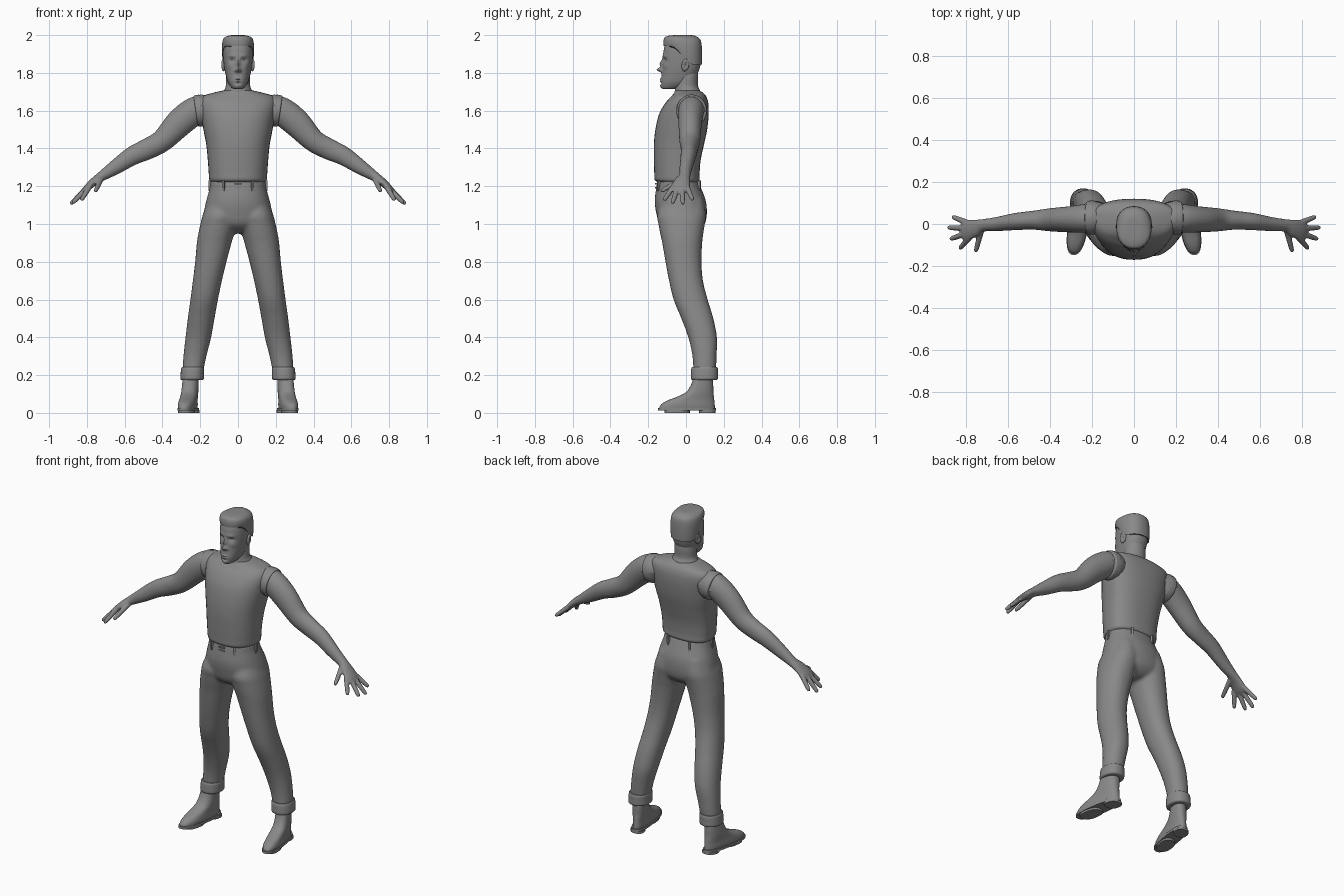
import bpy, bmesh, math
from mathutils import Vector, Matrix

cube = bpy.data.objects.get("Cube")
if cube:
    bpy.data.objects.remove(cube, do_unlink=True)

grey = bpy.data.materials.new("plain_grey")
grey.use_nodes = True
grey.diffuse_color = (0.25, 0.25, 0.25, 1)
grey.node_tree.nodes["Principled BSDF"].inputs["Base Color"].default_value = grey.diffuse_color


def spline(rows, steps):
    """Fill in smooth rows between the given ones."""
    out = []
    for i in range(len(rows) - 1):
        a, b, c, d = (rows[max(0, min(len(rows) - 1, i + k))] for k in (-1, 0, 1, 2))
        for s in range(steps):
            t = s / steps
            out.append([q + t * ((r - p) + t * ((2 * p - 5 * q + 4 * r - u) + t * (3 * (q - r) + u - p))) / 2
                        for p, q, r, u in zip(a, b, c, d)])
    return out + [list(rows[-1])]


def soft(value, power):
    return math.copysign(abs(value) ** power, value)


def section(row, angle, wide, power):
    """Point on a level outline: row is height, centre, half width, front, back."""
    z, x, half, front, back = row
    mid = front + (back - front) * wide
    c = soft(math.cos(angle), power)
    return Vector((x + half * soft(math.sin(angle), power),
                   mid + c * (back - mid if c > 0 else mid - front), z))


def loft(bm, rings):
    rings = [[bm.verts.new(p) for p in ring] for ring in rings]
    for low, high in zip(rings, rings[1:]):
        for i in range(len(low)):
            bm.faces.new((low[i - 1], low[i], high[i], high[i - 1]))
    bm.faces.new(rings[0])
    bm.faces.new(rings[-1])


def stack(bm, rows, wide=0.5, power=1.0, steps=5, sides=40):
    loft(bm, [[section(r, math.tau * i / sides, wide, power) for i in range(sides)]
              for r in spline(rows, steps)])


def limb(bm, rows, steps=5, sides=24):
    """Tube along a path; row is x, y, z, radius along y, radius across."""
    rows = spline(rows, steps)
    rings = []
    for i, r in enumerate(rows):
        ahead = Vector(rows[min(i + 1, len(rows) - 1)][:3]) - Vector(rows[max(i - 1, 0)][:3])
        across = ahead.cross(Vector((0, 1, 0))).normalized()
        along = across.cross(ahead.normalized())
        turns = [math.tau * k / sides for k in range(sides)]
        rings.append([Vector(r[:3]) + along * r[3] * math.cos(a) + across * r[4] * math.sin(a) for a in turns])
    loft(bm, rings)


def box(bm, place, size, turn=0.0):
    bmesh.ops.create_cube(bm, size=1, matrix=Matrix.Translation(place)
                          @ Matrix.Rotation(turn, 4, "Z") @ Matrix.Diagonal((*size, 1)))


def finish(name, bm, mirror=False, voxel=0, relax=4):
    bmesh.ops.recalc_face_normals(bm, faces=bm.faces)
    mesh = bpy.data.meshes.new(name)
    bm.to_mesh(mesh)
    bm.free()
    mesh.materials.append(grey)
    obj = bpy.data.objects.new(name, mesh)
    bpy.context.collection.objects.link(obj)
    bpy.ops.object.select_all(action="DESELECT")
    obj.select_set(True)
    bpy.context.view_layer.objects.active = obj
    bpy.ops.object.shade_smooth_by_angle(angle=math.radians(40))
    if voxel:
        mod = obj.modifiers.new("Blend", "REMESH")
        mod.mode, mod.voxel_size, mod.use_smooth_shade = "VOXEL", voxel, True
        mod = obj.modifiers.new("Relax", "SMOOTH")
        mod.factor, mod.iterations = 0.5, relax
    if mirror:
        obj.modifiers.new("Mirror", "MIRROR")
    return obj


# Sleeveless shirt
bm = bmesh.new()
stack(bm, [(1.222, 0, .142, -.15, .06), (1.235, 0, .152, -.166, .072), (1.27, 0, .155, -.168, .072),
           (1.34, 0, .16, -.17, .078), (1.42, 0, .168, -.17, .095), (1.5, 0, .183, -.162, .112),
           (1.58, 0, .197, -.143, .12), (1.64, 0, .205, -.11, .118), (1.675, 0, .19, -.078, .107),
           (1.695, 0, .13, -.062, .09), (1.707, 0, .078, -.055, .07)], wide=.62, power=.85)
finish("shirt", bm)

# Armhole bands
bm = bmesh.new()
limb(bm, [(.15, .03, 1.605, .07, .072), (.185, .03, 1.603, .078, .082), (.19, .03, 1.602, .081, .085),
          (.218, .03, 1.597, .08, .083), (.224, .03, 1.596, .072, .074)], sides=40)
finish("armhole_bands", bm, mirror=True)

# Arms with hands
bm = bmesh.new()
limb(bm, [(.17, .03, 1.61, .065, .07), (.23, .027, 1.597, .068, .075), (.31, .022, 1.535, .062, .074),
          (.4, .02, 1.442, .055, .06), (.48, .018, 1.397, .045, .056), (.56, .012, 1.36, .041, .05),
          (.65, 0, 1.3, .034, .039), (.72, -.007, 1.254, .03, .027), (.76, -.02, 1.226, .042, .022),
          (.8, -.03, 1.19, .05, .018), (.82, -.032, 1.172, .04, .01)])
for base, tip in [((.79, .004, 1.198), (.866, .035, 1.128)), ((.8, -.02, 1.192), (.887, -.017, 1.105)),
                  ((.8, -.045, 1.19), (.876, -.072, 1.11)), ((.785, -.065, 1.2), (.83, -.117, 1.125)),
                  ((.725, -.02, 1.24), (.755, -.133, 1.172))]:
    a, b = Vector(base), Vector(tip)
    limb(bm, [(*a.lerp(b, t), r, r) for t, r in ((0, .015), (.5, .0135), (.9, .011), (1, .006))], sides=12)
finish("arms", bm, mirror=True, voxel=.005, relax=3)

# Trousers: hips blended into two legs
hips = [(1.235, 0, .145, -.15, .062), (1.19, 0, .15, -.158, .08), (1.12, 0, .169, -.166, .106),
        (1.05, 0, .182, -.156, .11), (1, 0, .17, -.14, .1), (.965, 0, .1, -.1, .07), (.95, 0, .04, -.05, .04)]
leg = [(1.13, .085, .07, -.12, .09), (1.05, .094, .092, -.152, .106), (1, .104, .095, -.146, .1),
       (.95, .115, .095, -.137, .092), (.9, .126, .092, -.126, .086), (.8, .144, .083, -.109, .082),
       (.7, .162, .077, -.09, .09), (.6, .179, .073, -.066, .115), (.5, .195, .071, -.025, .145),
       (.4, .21, .068, .012, .164), (.3, .228, .061, .034, .162), (.2, .242, .054, .04, .158)]
bm = bmesh.new()
stack(bm, hips, wide=.55, power=.9)
for side in (-1, 1):
    stack(bm, [(r[0], r[1] * side, *r[2:]) for r in leg], power=.92)
finish("trousers", bm, voxel=.01, relax=6)

# Turned-up cuffs
bm = bmesh.new()
stack(bm, [(.242, .24, .052, .04, .158), (.238, .24, .06, .029, .168), (.205, .242, .062, .026, .169),
           (.18, .243, .062, .026, .169), (.174, .243, .054, .036, .16)], power=.9, steps=3)
finish("trouser_cuffs", bm, mirror=True)

# Belt loops and front fastening
bm = bmesh.new()
for degrees in (26, 95, 152, 208, 265, 334):
    a = math.radians(degrees)
    box(bm, section(hips[1], a, .55, .9) + Vector((0, 0, .012)), (.012, .014, .055), -a)
for z in (1.192, 1.212):
    box(bm, (0, -.157, z), (.036, .012, .008))
finish("belt_loops", bm)


# Boots, toes turned slightly out
def turn_out(bm):
    for v in bm.verts:
        v.co.x -= .15 * (v.co.y - .1)


bm = bmesh.new()
stack(bm, [(.2, .247, .041, .042, .14), (.15, .249, .042, .027, .144), (.11, .25, .043, 0, .145),
           (.085, .25, .043, -.048, .148), (.065, .25, .044, -.1, .15), (.045, .25, .046, -.132, .152),
           (.025, .25, .045, -.142, .153), (.015, .25, .043, -.138, .15)], wide=.4, power=.85)
turn_out(bm)
finish("boots", bm, mirror=True)

bm = bmesh.new()
for low, high, half, front, back in ((.012, .027, .049, -.148, .158), (0, .014, .042, .07, .156),
                                     (0, .014, .043, -.115, .02)):
    stack(bm, [(low, .25, half, front, back), (high, .25, half, front, back)], power=.8, steps=1)
turn_out(bm)
finish("boot_soles", bm, mirror=True)

# Neck
bm = bmesh.new()
stack(bm, [(1.64, 0, .1, -.07, .09), (1.7, 0, .077, -.06, .077), (1.73, 0, .065, -.058, .064),
           (1.78, 0, .062, -.05, .064), (1.83, 0, .05, -.03, .06)])
finish("neck", bm)

# Head, with the face pushed out and in by soft bumps
bm = bmesh.new()
stack(bm, [(1.714, 0, .018, -.12, -.07), (1.722, 0, .034, -.13, -.03), (1.75, 0, .053, -.134, .03),
           (1.79, 0, .065, -.129, .058), (1.83, 0, .073, -.125, .074), (1.88, 0, .078, -.123, .082),
           (1.93, 0, .08, -.116, .081), (1.97, 0, .074, -.1, .073), (1.99, 0, .05, -.07, .045)],
      wide=.55, power=.88, steps=9, sides=96)
bumps = [(0, 1.817, .011, .012, .028), (0, 1.848, .009, .02, .015), (.013, 1.811, .007, .007, .009),
         (.031, 1.867, .015, .011, -.015), (.031, 1.864, .009, .006, .007), (.03, 1.89, .02, .008, .005),
         (0, 1.768, .018, .004, .006), (0, 1.756, .016, .004, .006), (0, 1.744, .018, .005, -.004),
         (0, 1.73, .018, .009, .005), (.045, 1.835, .014, .014, .004)]
for v in bm.verts:
    if v.co.y < -.03:
        x, z = abs(v.co.x), v.co.z
        v.co.y -= sum(amount * math.exp(-((x - bx) / sx) ** 2 - ((z - bz) / sz) ** 2)
                      for bx, bz, sx, sz, amount in bumps)
finish("head", bm)

# Ears: flattened shell with a hollow
bm = bmesh.new()
place = Matrix.Translation((.077, -.003, 1.842)) @ Matrix.Rotation(-.2, 4, "X") @ Matrix.Rotation(.25, 4, "Z")
bmesh.ops.create_uvsphere(bm, u_segments=24, v_segments=16, radius=1)
for v in bm.verts:
    if v.co.x > 0:
        v.co.x -= .9 * math.exp(-5 * (v.co.y ** 2 + v.co.z ** 2))
bm.transform(place @ Matrix.Diagonal((.012, .02, .034, 1)))
finish("ears", bm, mirror=True)

# Flat-topped hair, lower at the back
bm = bmesh.new()
stack(bm, [(1.942, 0, .082, -.119, .084), (1.96, 0, .085, -.12, .085), (1.98, 0, .083, -.117, .083),
           (1.992, 0, .073, -.107, .074), (1.999, 0, .045, -.075, .045), (2, 0, .01, -.02, .01)],
      wide=.55, power=.88)
for v in bm.verts:
    t = max(0, min(1, (v.co.y + .08) / .12))
    v.co.z -= (2 - v.co.z) * 1.7 * t * t * (3 - 2 * t)
finish("hair", bm)
